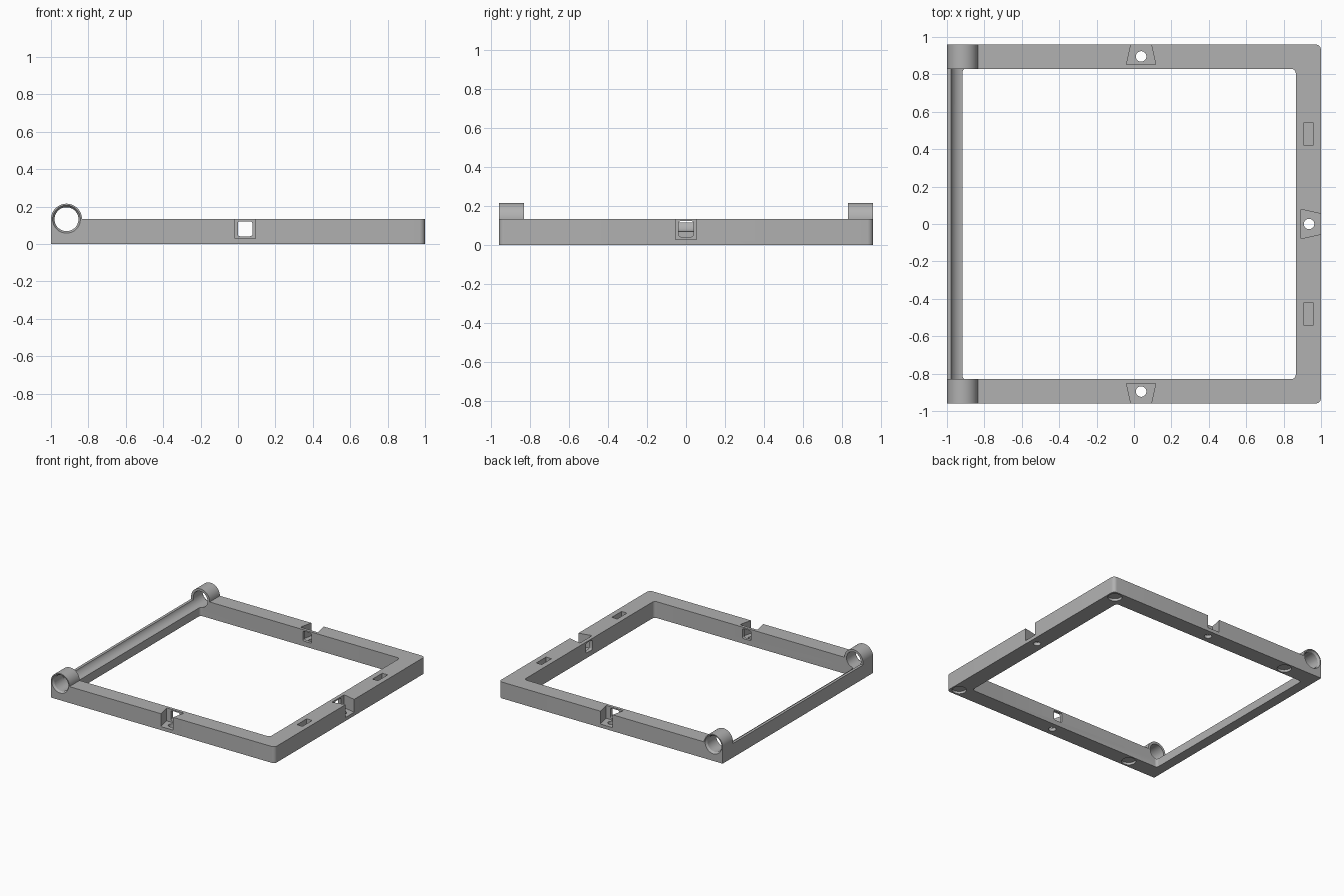
import bpy, bmesh, math
from mathutils import Matrix, Vector

cube = bpy.data.objects.get("Cube")
if cube:
    bpy.data.objects.remove(cube, do_unlink=True)

grey = bpy.data.materials.new("plain_grey")
grey.use_nodes = True
colour = (0.44, 0.44, 0.44, 1)
grey.diffuse_color = colour
grey.node_tree.nodes["Principled BSDF"].inputs["Base Color"].default_value = colour

H = 0.132           # frame height
YO, YI = 0.96, 0.83  # outer and inner half depth
PIPE_X = -0.917     # axis of the hinge tube


def solid(name, bm, matrix):
    bmesh.ops.recalc_face_normals(bm, faces=bm.faces)
    bm.transform(matrix)
    mesh = bpy.data.meshes.new(name)
    bm.to_mesh(mesh)
    bm.free()
    mesh.materials.append(grey)
    obj = bpy.data.objects.new(name, mesh)
    bpy.context.collection.objects.link(obj)
    return obj


def prism(name, points, z0, z1, matrix=Matrix()):
    bm = bmesh.new()
    face = bm.faces.new([bm.verts.new((x, y, z0)) for x, y in points])
    out = bmesh.ops.extrude_face_region(bm, geom=[face])
    top = [v for v in out["geom"] if isinstance(v, bmesh.types.BMVert)]
    bmesh.ops.translate(bm, verts=top, vec=(0, 0, z1 - z0))
    return solid(name, bm, matrix)


def tube(name, r1, r2, length, matrix, sides=64):
    bm = bmesh.new()
    bmesh.ops.create_cone(bm, cap_ends=True, segments=sides, radius1=r1, radius2=r2, depth=length)
    return solid(name, bm, matrix)


def rounded(x0, x1, y0, y1, r_left, r_right, steps=6):
    pts = []
    corners = [(x1, y1, -1, -1, r_right), (x0, y1, 1, -1, r_left),
               (x0, y0, 1, 1, r_left), (x1, y0, -1, 1, r_right)]
    for i, (x, y, sx, sy, r) in enumerate(corners):
        if r == 0:
            pts.append((x, y))
            continue
        for k in range(steps + 1):
            a = math.pi / 2 * (i + k / steps)
            pts.append((x + sx * r + r * math.cos(a), y + sy * r + r * math.sin(a)))
    return pts


def combine(target, tool, operation="DIFFERENCE"):
    mod = target.modifiers.new("combine", "BOOLEAN")
    mod.operation, mod.solver, mod.object = operation, "EXACT", tool
    bpy.context.view_layer.update()
    result = bpy.data.meshes.new_from_object(target.evaluated_get(bpy.context.evaluated_depsgraph_get()))
    target.modifiers.clear()
    target.data = result
    bpy.data.objects.remove(tool, do_unlink=True)


def at(x, y, z):
    return Matrix.Translation((x, y, z))


ALONG_Y = Matrix.Rotation(-math.pi / 2, 4, "X")

# Rectangular frame with its opening
frame = prism("frame", rounded(-1, 1, -YO, YO, 0, 0.03), 0, H)
combine(frame, prism("opening", rounded(-0.918, 0.865, -YI, YI, 0.02, 0.025), -0.1, 0.5))

# Hinge rings on the two corners
for s in (-1, 1):
    ring = tube("ring", 0.083, 0.083, YO - YI, at(PIPE_X, s * (YO + YI) / 2, H) @ ALONG_Y)
    combine(frame, ring, "UNION")

# Lowered, grooved bar between the rings, and the bore through them
combine(frame, prism("lip", rounded(-1.1, -0.9, -YI, YI, 0, 0), 0.113, 0.4))
combine(frame, tube("bore", 0.064, 0.064, 2.2, at(PIPE_X, 0, H) @ ALONG_Y))
for s in (-1, 1):
    mouth = at(PIPE_X, s * (YO - 0.005), H) @ (ALONG_Y if s > 0 else ALONG_Y.inverted())
    combine(frame, tube("mouth", 0.061, 0.081, 0.03, mouth))

# Dovetail notches, each with a window inward and a hole through its floor
MID = 0.038
places = [at(MID, YO, 0), at(MID, -YO, 0) @ Matrix.Rotation(math.pi, 4, "Z"),
          at(1, 0, 0) @ Matrix.Rotation(-math.pi / 2, 4, "Z")]
for place in places:
    dovetail = [(-0.078, -0.106), (0.078, -0.106), (0.048, 0.03), (-0.048, 0.03)]
    combine(frame, prism("dovetail", dovetail, 0.028, 0.4, place))
    window = rounded(-0.039, 0.039, -0.04, 0.04, 0.012, 0.012)
    combine(frame, prism("window", window, 0, 0.15, place @ at(0, -0.05, 0.081) @ ALONG_Y.inverted()))
    combine(frame, tube("hole", 0.028, 0.028, 0.2, place @ at(0, -0.064, 0), 32))

# Pockets in the top of the right bar
for s in (-1, 1):
    y = s * 0.482
    combine(frame, prism("pocket", rounded(0.908, 0.957, y - 0.062, y + 0.062, 0, 0), 0.07, 0.4))

# Round recesses underneath the corners
for x in (-0.7, 0.935):
    for y in (-0.895, 0.895):
        combine(frame, tube("recess", 0.053, 0.053, 0.04, at(x, y, 0), 40))

bpy.ops.object.select_all(action="DESELECT")
frame.select_set(True)
bpy.context.view_layer.objects.active = frame
bpy.ops.object.shade_smooth_by_angle(angle=math.radians(30))
